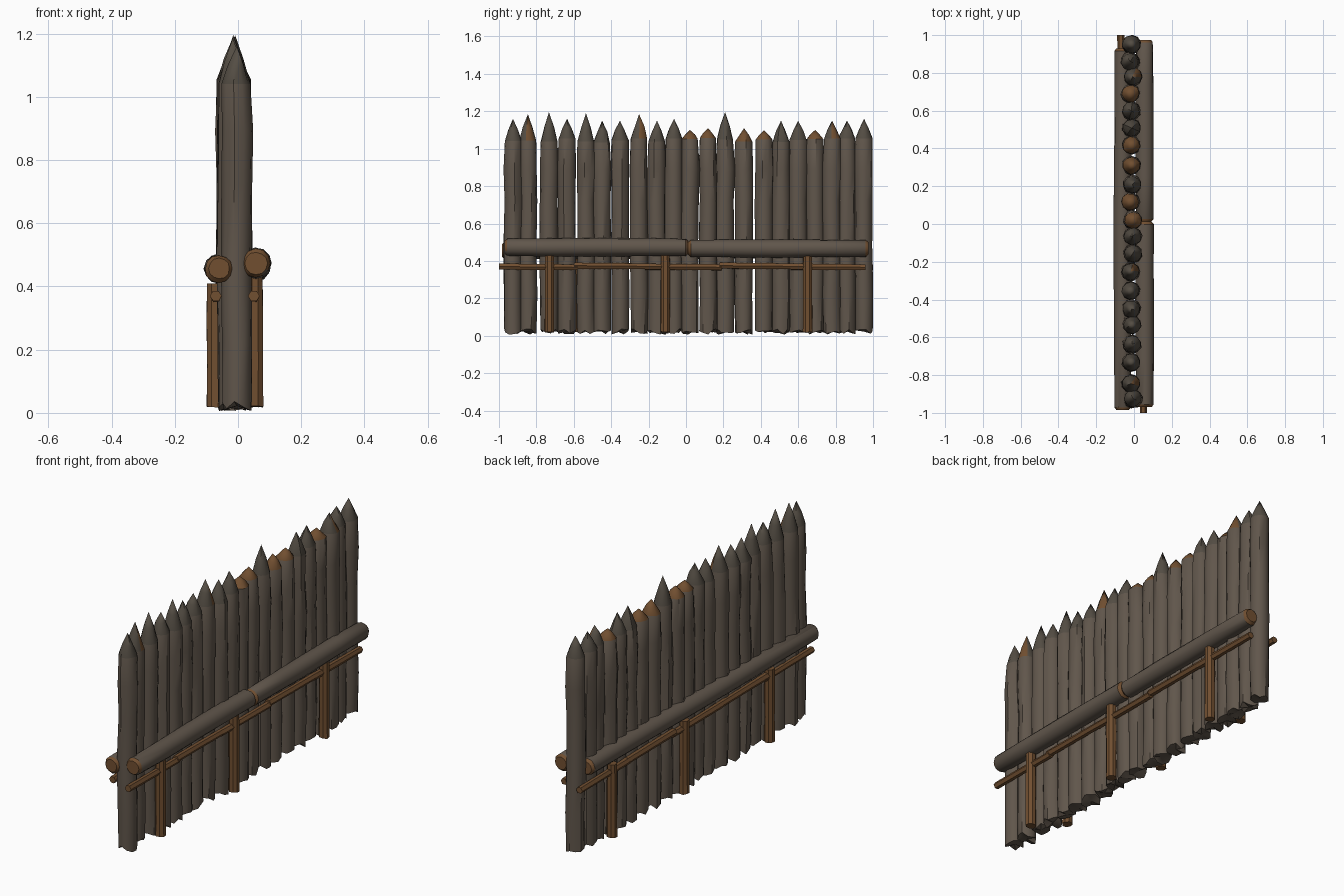
import bpy, bmesh, math, random
from mathutils import Vector

if "Cube" in bpy.data.objects:
    bpy.data.objects.remove(bpy.data.objects["Cube"])

random.seed(7)


def material(name, rgb):
    m = bpy.data.materials.new(name)
    m.diffuse_color = (*rgb, 1)
    m.use_nodes = True
    m.node_tree.nodes["Principled BSDF"].inputs["Base Color"].default_value = m.diffuse_color
    return m


GREY = material("weathered_wood", (0.118, 0.093, 0.071))
DARK = material("dark_tip_wood", (0.088, 0.074, 0.057))
BROWN = material("fresh_cut_wood", (0.165, 0.078, 0.030))


def rod(name, start, end, rings, sides=10, wobble=0.0, drift=0.0, ragged=0.0,
        mats=(GREY, BROWN), rule=None, turn=0.0, sharp=35):
    """Tube from start to end; rings are (distance along, radius). Radius 0 closes to a point."""
    a, b = Vector(start), Vector(end)
    axis = (b - a).normalized()
    side = Vector((1, 0, 0))
    other = axis.cross(side).normalized()
    bm = bmesh.new()
    loops = []
    for i, (d, r) in enumerate(rings):
        c = a + axis * d
        if 0 < i < len(rings) - 1:
            c += side * random.uniform(-drift, drift) + other * random.uniform(-drift, drift)
        if r == 0:
            loops.append([bm.verts.new(c)])
            continue
        loop = []
        for k in range(sides):
            t = 2 * math.pi * k / sides + turn
            rr = r * (1 + random.uniform(-wobble, wobble))
            p = c + side * rr * math.cos(t) + other * rr * math.sin(t)
            if i == 0:
                p += axis * random.uniform(-ragged, ragged)
            loop.append(bm.verts.new(p))
        loops.append(loop)
    for lo, hi in zip(loops, loops[1:]):
        for k in range(sides):
            n = (k + 1) % sides
            if len(hi) == 1:
                bm.faces.new((lo[k], lo[n], hi[0]))
            else:
                bm.faces.new((lo[k], lo[n], hi[n], hi[k]))
    # end caps, fanned to a middle point
    for loop, c in ((loops[0], a), (loops[-1], b)):
        if len(loop) > 1:
            mid = bm.verts.new(c)
            for k in range(sides):
                bm.faces.new((loop[k], loop[(k + 1) % sides], mid))
    bmesh.ops.recalc_face_normals(bm, faces=bm.faces)
    for f in bm.faces:
        f.smooth = True
        if rule:
            f.material_index = rule(f)
    me = bpy.data.meshes.new(name)
    bm.to_mesh(me)
    bm.free()
    for m in mats:
        me.materials.append(m)
    me.set_sharp_from_angle(angle=math.radians(sharp))
    ob = bpy.data.objects.new(name, me)
    bpy.context.collection.objects.link(ob)
    return ob


# Pointed stakes: (y, tip height)
STAKES = [(-.925, 1.16), (-.845, 1.185), (-.733, 1.195), (-.636, 1.16), (-.535, 1.19),
          (-.449, 1.15), (-.353, 1.15), (-.251, 1.185), (-.155, 1.15), (-.064, 1.16),
          (.021, 1.10), (.118, 1.11), (.209, 1.195), (.31, 1.11), (.417, 1.10),
          (.508, 1.15), (.599, 1.15), (.69, 1.10), (.781, 1.15), (.861, 1.15), (.952, 1.16)]
BROWN_TIPS = {10, 11, 13, 14, 17}
PART_BROWN = {1, 7, 18}

for i, (y, top) in enumerate(STAKES):
    x = -0.004 if i == 0 else -0.013 + random.uniform(-.008, .008)
    shoulder = 1.045 + random.uniform(-.012, .012)
    z0 = 0.022
    r = 0.049

    def tip_rule(f, i=i, s=shoulder):
        if f.calc_center_median().z < s:
            return 0
        if i in BROWN_TIPS:
            return 1
        if i in PART_BROWN and f.normal.x > 0.3 and f.normal.y > 0:
            return 1
        return 2

    rings = [(0, r * .96), (.2, r), (.45, r), (.7, r * .98), (.87, r),
             (shoulder - z0, r * .93), (shoulder + (top - shoulder) * .5 - z0, r * .53),
             (top - z0, 0)]
    rod(f"stake_{i + 1}", (x, y, z0), (x, y, top), rings, wobble=.06, drift=.003,
        ragged=.016, mats=(GREY, BROWN, DARK), rule=tip_rule,
        turn=random.uniform(0, 1), sharp=40)


# Thick horizontal logs with pale cut ends
def log(name, x, z, y0, y1, r):
    n = y1 - y0
    rings = [(0, r * .72), (.014, r * .95), (n * .25, r), (n * .5, r * 1.02), (n * .75, r),
             (n - .014, r * .95), (n, r * .72)]
    rod(name, (x, y0, z), (x, y1, z), rings, sides=12, wobble=.04, drift=.002,
        rule=lambda f: 1 if abs(f.normal.y) > .5 else 0)


log("right_log_front", .057, .473, -.97, .012, .049)
log("right_log_back", .057, .467, .012, .975, .047)
log("left_log", -.060, .457, -.985, .93, .046)

# Thin battens and short support posts on both sides
BATTENS = [(-1.0, -.58), (-.60, -.20), (-.22, .19), (.18, .58), (.56, .96)]
for label, s, x_batten, x_post, post_top, post_ys in (
        ("right", 1, .050, .054, .43, (-.73, -.11, .65)),
        ("left", -1, -.070, -.074, .41, (.73, .12, -.60))):
    for i, (y0, y1) in enumerate(BATTENS):
        lo, hi = sorted((y0 * s, y1 * s))
        z = .372 + (.003 if i % 2 else -.002)
        rod(f"{label}_batten_{i + 1}", (x_batten, lo, z), (x_batten, hi, z - .004),
            [(0, .019), ((hi - lo) / 2, .018), (hi - lo, .018)], sides=6, wobble=.06,
            mats=(BROWN,))
    for i, y in enumerate(post_ys):
        rod(f"{label}_post_{i + 1}", (x_post, y, .02), (x_post, y, post_top),
            [(0, .027), (.13, .026), (.27, .027), (post_top - .02, .025)], sides=8,
            wobble=.05, ragged=.003, mats=(BROWN,), turn=math.pi / 8)
